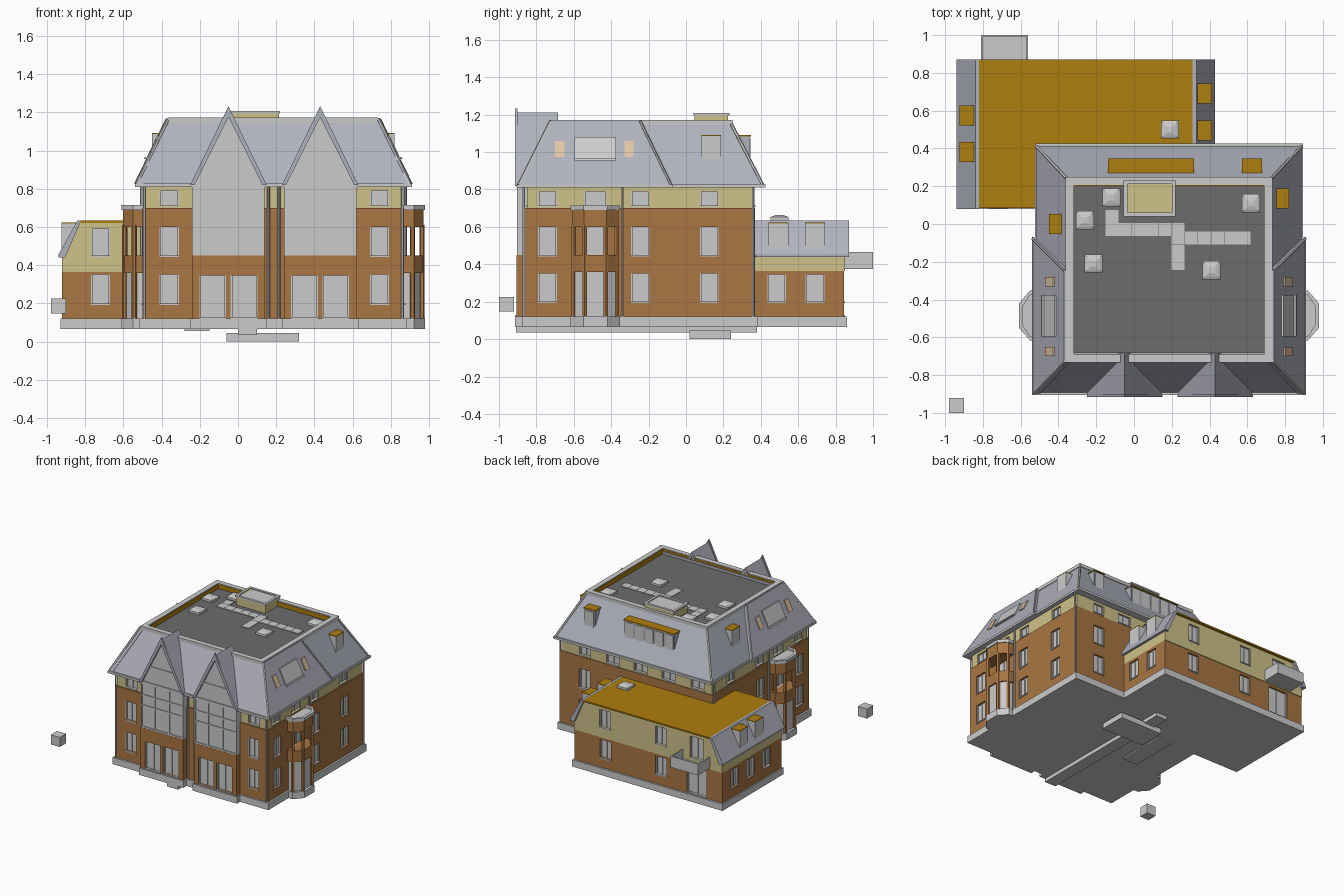
import bpy, bmesh, math
from mathutils import Vector

if "Cube" in bpy.data.objects:
    bpy.data.objects.remove(bpy.data.objects["Cube"])

def mat(name, *rgb):
    m = bpy.data.materials.new(name)
    m.diffuse_color = (*rgb, 1)
    m.use_nodes = True
    m.node_tree.nodes["Principled BSDF"].inputs["Base Color"].default_value = m.diffuse_color
    return m

BRICK, CREAM = mat("brick", .40, .18, .055), mat("cream_render", .62, .54, .25)
OCHRE, SLATE = mat("ochre", .42, .21, .004), mat("slate", .43, .44, .51)
FELT, TAN = mat("roof_felt", .15, .15, .15), mat("tan", .75, .56, .36)
CX, WX = .185, -.255                      # centre lines of main house and wing

def finish(name, bm, m):
    bmesh.ops.recalc_face_normals(bm, faces=bm.faces[:])
    me = bpy.data.meshes.new(name)
    bm.to_mesh(me)
    bm.free()
    if m:
        me.materials.append(m)
    o = bpy.data.objects.new(name, me)
    bpy.context.collection.objects.link(o)
    return o

def boxes(name, items, m=None):
    bm = bmesh.new()
    for x0, x1, y0, y1, z0, z1 in items:
        for v in bmesh.ops.create_cube(bm, size=1)["verts"]:
            v.co = Vector(((x0+x1)/2 + v.co.x*abs(x1-x0), (y0+y1)/2 + v.co.y*abs(y1-y0), (z0+z1)/2 + v.co.z*abs(z1-z0)))
    return finish(name, bm, m)

def loft(name, rings, m=None, wrap=False):
    bm = bmesh.new()
    rs = [[bm.verts.new(p) for p in r] for r in rings]
    n = len(rs[0])
    for a, b in zip(rs, rs[1:] + (rs[:1] if wrap else [])):
        for i in range(n):
            bm.faces.new((a[i], a[(i+1) % n], b[(i+1) % n], b[i]))
    if not wrap:
        bm.faces.new(rs[0])
        bm.faces.new(rs[-1])
    return finish(name, bm, m)

def prism(name, pts, axis, a, b, m=None):
    return loft(name, [[(p[0], t, p[1]) if axis == "y" else (*p, t) for p in pts] for t in (a, b)], m)

def rect(x0, x1, y0, y1, z):
    return [(x0, y0, z), (x1, y0, z), (x1, y1, z), (x0, y1, z)]

def rod(name, p, q, r=.007, m=None):
    p, q = Vector(p), Vector(q)
    rot = (q-p).to_track_quat("Z", "Y")
    ring = [rot @ Vector((r*math.cos(k*math.pi/3), r*math.sin(k*math.pi/3), 0)) for k in range(6)]
    loft(name, [[v+e for v in ring] for e in (p, q)], m)

cuts = []
def window(axis, s, pos, u, w, z0, z1):
    """Recessed pane, frame bars and sill on a wall facing s along axis."""
    def b(d0, d1, u0, u1, a, c):
        e = (pos+s*d0, pos+s*d1)
        return (*e, u0, u1, a, c) if axis == "x" else (u0, u1, *e, a, c)
    l, r, f = u-w/2, u+w/2, .008
    cuts.append(b(-.022, .03, l, r, z0, z1))
    boxes("window", [b(-.03, -.016, l, r, z0, z1), b(-.018, -.01, u-f/2, u+f/2, z0, z1),
                     b(-.018, -.006, l, l+f, z0, z1), b(-.018, -.006, r-f, r, z0, z1), b(-.02, .006, l, r, z0-.008, z0)])

# Main house walls, plinth and footings
walls = [boxes("brick_walls", [(-.5, .87, -.86, .37, .1, .70)], BRICK),
         boxes("upper_wall_band", [(-.49, .86, -.85, .365, .70, .82)], CREAM)]
boxes("main_plinth", [(-.515, .885, -.875, .385, .065, .12)])
boxes("footings", [(0, .1, -.91, .38, .035, .068), (-.06, .32, .02, .24, 0, .045), (-.28, -.15, -.3, .1, .055, .068)])

# Rear wing with mansard sides and dormers
walls.append(boxes("wing_brick_walls", [(-.92, .41, .09, .845, .1, .365)], BRICK))
walls.append(prism("wing_upper_walls", [(-.92, .365), (.41, .365), (.41, .45), (.31, .63), (-.82, .63), (-.92, .45)],
                   "y", .088, .85, CREAM))
boxes("wing_plinth", [(-.93, .42, .08, .86, .065, .12)])
boxes("wing_flat_roof", [(WX-.57, WX+.57, .085, .87, .622, .634)], OCHRE)
for s in (-1, 1):
    prism("wing_mansard", [(WX+s*x, z) for x, z in ((.685, .44), (.685, .455), (.585, .635), (.565, .635), (.65, .44))],
          "y", .08, .872, SLATE)
    for y in ((.38, .575) if s < 0 else (.495, .69)):
        xo, xi = WX+s*.668, WX+s*.585
        boxes("wing_dormer", [(xo, xi, y-.053, y+.053, .455, .618)])
        boxes("wing_dormer_top", [(xo, xi, y-.053, y+.053, .618, .624)], OCHRE)

# Windows on every wall
for z0, z1 in ((.2, .35), (.45, .6), (.715, .79)):
    k = .01 if z1 > .7 else 0
    for x in (-.36, .74):
        window("y", -1, -.86+k, x, .1, z0, z1)
    for s in (-1, 1):
        for y in (-.74, -.245, .125):
            if s > 0 or y < 0 or k:
                window("x", s, CX+s*(.685-k), y, .1, z0, z1)
        if z0 > .4:
            window("x", s, CX+s*(.685-k), -.485, .12, z0, z1)
    window("y", 1, .37-k/2, .65, .1, z0, z1)
for x in (-.36, -.1, .15, .4):
    window("y", 1, .365, x, .12, .715, .79)
for x, w, a, b in ((.13, .1, .2, .45), (-.37, .1, .2, .45), (-.69, .18, .13, .42)):
    window("y", 1, .845, x, w, a, .345)
    window("y", 1, .85, x, min(w, .12), b, .59)
window("y", -1, .09, -.72, .1, .2, .35)
window("y", -1, .088, -.72, .1, .45, .59)
for y in (.28, .485, .69):
    window("x", -1, -.92, y, .1, .2, .345)
    if y > .4:
        window("x", 1, .41, y, .1, .2, .345)

# Mansard roof with sunk flat top
loft("mansard_roof", [rect(-.52, .89, -.895, .415, .82), rect(-.355, .725, -.725, .24, 1.15),
                      rect(-.32, .69, -.68, .215, 1.15), rect(-.32, .69, -.68, .215, 1.125)], SLATE)
boxes("eaves", [(-.54, .91, -.905, -.07, .81, .828), (-.525, .895, -.5, .425, .81, .828)])
for name, o, i, z0, z1, m in (("parapet_rim", -.008, .034, 1.145, 1.172, None), ("parapet_lining", .033, .038, 1.12, 1.165, OCHRE)):
    loft(name, [rect(-.355+d, .725-d, -.725+d, .24-d, z) for d, z in ((o, z0), (o, z1), (i, z1), (i, z0))], m, True)
boxes("flat_roof", [(-.322, .692, -.69, .205, 1.118, 1.13)], FELT)

def slope_panel(name, s, pts, t0, t1, m=None):
    """Panel lying on the sloping side roof, outlined in (y, z)."""
    loft(name, [[(CX+s*(.705-(z-.82)*.485+t), y, z) for y, z in pts] for t in (t0, t1)], m)
def sq(y0, y1, z0, z1):
    return [(y0, z0), (y1, z0), (y1, z1), (y0, z1)]
for s in (-1, 1):
    slope_panel("front_roof_side", s, [(-.9, .825), (-.08, .825), (-.245, 1.165), (-.725, 1.165)], -.02, .018, SLATE)
    slope_panel("roof_window", s, sq(-.595, -.375, .955, 1.08), .01, .028)
    for y in (-.675, -.305):
        slope_panel("small_skylight", s, sq(y-.025, y+.025, .975, 1.06), .01, .026, TAN)
    slope_panel("roof_window_sill", s, sq(-.595, -.375, .955, .965), .02, .038)
    # Hips, roof step and side dormer
    rod("front_hip", (CX+s*.715, -.895, .825), (CX+s*.55, -.725, 1.165), .009)
    rod("rear_hip", (CX+s*.7, .41, .825), (CX+s*.54, .24, 1.155), .009)
    rod("roof_step_edge", (CX+s*.722, -.08, .825), (CX+s*.557, -.245, 1.165))
    y = 0 if s < 0 else .135
    boxes("side_dormer", [(CX+s*.635, CX+s*.55, y-.052, y+.052, .94, 1.086)])
    boxes("side_dormer_top", [(CX+s*.635, CX+s*.555, y-.052, y+.052, 1.086, 1.092)], OCHRE)
for x, w in ((.09, .225), (.625, .05)):
    boxes("rear_dormer", [(x-w, x+w, .24, .34, .94, 1.084)], SLATE)
    boxes("rear_dormer_top", [(x-w-.003, x+w+.003, .265, .348, 1.084, 1.092)], OCHRE)
    n = round(w/.045)
    boxes("rear_dormer_windows", [(x-w+(i+.12)*2*w/n, x-w+(i+.88)*2*w/n, .33, .345, .95, 1.072) for i in range(n)])

# Twin front gables over projecting bays
for c in (-.05, .43):
    walls.append(boxes("gable_bay_brick", [(c-.19, c+.19, -.905, -.8, .1, .45)], BRICK))
    boxes("gable_bay_plinth", [(c-.2, c+.2, -.915, -.8, .065, .12)])
    for d in (-.082, .082):
        window("y", -1, -.905, c+d, .14, .13, .345)
    prism("gable_front", [(c-.19, .45), (c+.19, .45), (c+.19, .83), (c, 1.2), (c-.19, .83)], "y", -.898, -.69)
    for y0, y1, z in ((-.915, -.9, 1.232), (-.902, -.685, 1.212)):
        prism("gable_roof", [(c-.2, .82), (c, z), (c+.2, .82), (c+.178, .82), (c, 1.175), (c-.178, .82)], "y", y0, y1, SLATE)
    bars = [(c-.19, c+.19, -.904, -.89, z-.006, z+.006) for z in (.456, .63, .715, .81)]
    bars += [(c+x-.005, c+x+.005, -.904, -.89, .45, .82) for x in (-.185, -.065, .065, .185)]
    boxes("gable_timbers", bars + [(c-.12, c+.12, -.904, -.89, .952, .964)])

# Side bays with open upper storey, and drainpipes
def bay(s, d):
    pts = [(.66, -.61-d), (.735, -.61-d), (.787+d, -.545-d/2), (.787+d, -.425+d/2), (.735, -.36+d), (.66, -.36+d)]
    return [(CX+s*x, y) for x, y in pts]
for s in (-1, 1):
    for name, d, z0, z1, m in (("bay_plinth", .008, .065, .12, None), ("bay_glazing", -.012, .12, .36, None),
                               ("bay_parapet", 0, .36, .45, BRICK), ("bay_lintel", 0, .6, .695, BRICK)):
        prism(name, bay(s, d), "z", z0, z1, m)
    loft("bay_cap", [[(*p, z) for p in bay(s, d)] for d, z in ((.008, .69), (.008, .715), (-.015, .715), (-.015, .7))])
    for x, y in ((.728, -.6), (.778, -.542), (.778, -.428), (.728, -.37)):
        rod("bay_pier", (CX+s*x, y, .11), (CX+s*x, y, .61), .014, BRICK)
    for y in (-.34, .36):
        rod("drainpipe", (CX+s*.692, y, .07), (CX+s*.692, y, .82))
for x in (-.49, .16, .215, .86):
    rod("drainpipe", (x, -.867, .07), (x, -.867, .82))

# Cut the window recesses
cutter = boxes("window_cutter", cuts)
cutter.hide_render = True
for w in walls:
    mod = w.modifiers.new("recesses", "BOOLEAN")
    mod.operation, mod.solver, mod.object = "DIFFERENCE", "EXACT", cutter
    bpy.context.view_layer.objects.active = w
    bpy.ops.object.modifier_apply(modifier=mod.name)
bpy.data.objects.remove(cutter)

# Rooftop plant room, domes and paving
boxes("plant_room", [(-.045, .215, .045, .225, 1.12, 1.2)], CREAM)
loft("plant_room_cap", [rect(-.055+d, .22-d, .04+d, .232-d, z) for d, z in ((0, 1.195), (0, 1.208), (.02, 1.208), (.02, 1.2))])
for x, y, z in ((-.12, .14, 1.13), (-.26, .02, 1.13), (-.215, -.21, 1.13), (.41, -.245, 1.13), (.62, .11, 1.13), (.19, .5, .634)):
    loft("roof_dome", [rect(x-d, x+d, y-d, y+d, z+h) for d, h in ((.048, 0), (.048, .018), (.036, .024), (.015, .03))])
tiles = [(-.117+i*.07, -.03) for i in range(6)] + [(.303+i*.07, -.075) for i in range(5)]
tiles += [(.233, -.075), (.233, -.145), (.233, -.21), (-.117, .04)]
boxes("roof_paving", [(x-.034, x+.034, y-.034, y+.034, 1.128, 1.135) for x, y in tiles])

# Rear balcony and loose cube in front
boxes("balcony", [(-.81, -.56, .84, 1, .375, .392), (-.81, -.56, .99, 1, .39, .465),
                  (-.81, -.802, .85, 1, .39, .465), (-.568, -.56, .85, 1, .39, .465)])
boxes("loose_cube", [(-.98, -.9, -1, -.92, .148, .226)])
